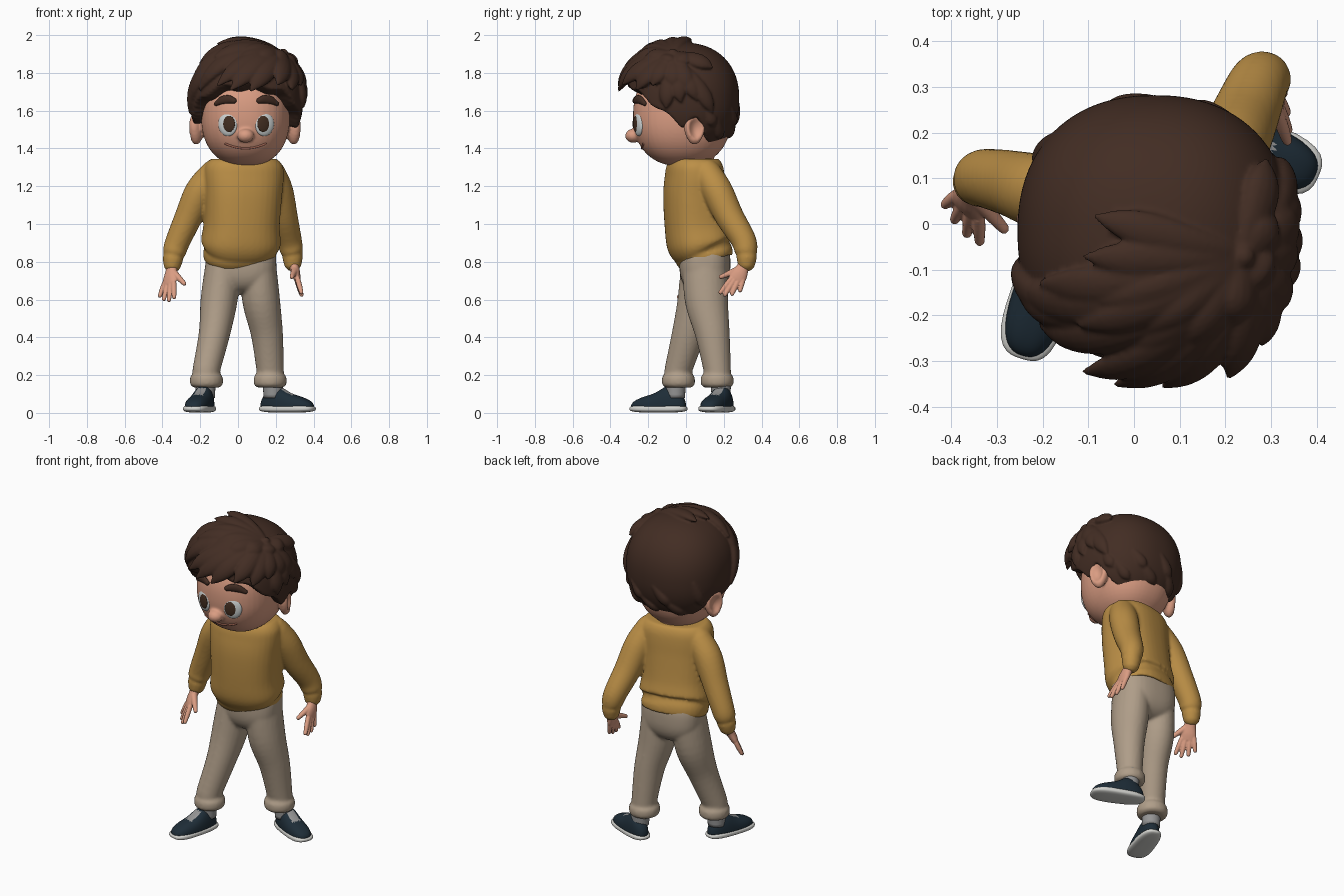
import bpy, bmesh, math, random
from mathutils import Vector, Matrix
random.seed(4)
if "Cube" in bpy.data.objects:
    bpy.data.objects.remove(bpy.data.objects["Cube"])

def material(name, *rgb):
    m = bpy.data.materials.new(name)
    m.use_nodes = True
    m.diffuse_color = (*rgb, 1)
    m.node_tree.nodes["Principled BSDF"].inputs["Base Color"].default_value = (*rgb, 1)
    return m

HAIR = material("dark brown hair", .055, .026, .017)
SKIN = material("warm skin", .7, .335, .225)
KNIT = material("mustard knit", .5, .275, .062)
CLOTH = material("beige cloth", .43, .34, .25)
NAVY = material("navy canvas", .013, .026, .039)
RUBBER = material("white rubber", .65, .65, .62)
LACE = material("grey lace", .3, .3, .3)
WHITE = material("eye white", .62, .66, .66)
IRIS = material("dark iris", .055, .027, .015)
LIP = material("lip line", .32, .12, .08)

def finish(name, bm, mat):
    bmesh.ops.recalc_face_normals(bm, faces=bm.faces)
    for f in bm.faces:
        f.smooth = True
    me = bpy.data.meshes.new(name)
    bm.to_mesh(me)
    bm.free()
    me.materials.append(mat)
    ob = bpy.data.objects.new(name, me)
    bpy.context.collection.objects.link(ob)
    return ob

def fuse(name, parts, voxel, rounds):
    """Melt overlapping parts of one colour into one smooth skin."""
    bm, mat = bmesh.new(), parts[0].data.materials[0]
    for part in parts:
        bm.from_mesh(part.data)
        bpy.data.objects.remove(part)
    ob = finish(name, bm, mat)
    remesh = ob.modifiers.new("remesh", "REMESH")
    remesh.mode, remesh.voxel_size, remesh.use_smooth_shade = "VOXEL", voxel, True
    ob.modifiers.new("smooth", "SMOOTH").iterations = rounds

def squared(n, p):
    """Push a direction out to a superellipsoid of power p."""
    return n / sum(abs(c) ** p for c in n) ** (1 / p)

def blob(name, mat, centre, radii, p=2, rot=Matrix.Identity(3), shape=None, segs=32):
    bm = bmesh.new()
    bmesh.ops.create_uvsphere(bm, u_segments=segs, v_segments=segs * 3 // 4, radius=1)
    for v in bm.verts:
        n = squared(v.co, p)
        v.co = Vector(centre) + rot @ (shape(n) if shape else n * Vector(radii))
    return finish(name, bm, mat)

def sweep(name, mat, pts, ref=(0, 1, 0), steps=5, segs=24, p=2, rounded=True):
    """Tube through rows of x, y, z, width, depth; ref is one vector or one per row."""
    pts = [tuple(q) if len(q) == 5 else (*q, q[3]) for q in pts]
    ref = ref if isinstance(ref, list) else [Vector(ref)] * len(pts)
    rows, last = [], len(pts) - 1
    for i in range(last):
        a, b, c, d = (pts[max(0, min(last, i + k))] for k in (-1, 0, 1, 2))
        for s in range(steps + (i == last - 1)):
            t = s / steps
            row = [.5 * (2 * q + (r - o) * t + (2 * o - 5 * q + 4 * r - w) * t * t
                         + (3 * q - o - 3 * r + w) * t ** 3) for o, q, r, w in zip(a, b, c, d)]
            rows.append((Vector(row[:3]), row[3], row[4], ref[i].lerp(ref[i + 1], t)))
    rings = [(*row, (rows[min(i + 1, len(rows) - 1)][0] - rows[max(i - 1, 0)][0]).normalized())
             for i, row in enumerate(rows)]

    def dome(ring, sign):
        c, w, d, n, tan = ring
        return [(c + tan * sign * min(w, d) * math.sin(a), w * math.cos(a), d * math.cos(a), n, tan)
                for a in (.5, 1, 1.4)]
    if rounded:
        rings = dome(rings[0], -1)[::-1] + rings + dome(rings[-1], 1)
    bm, loops = bmesh.new(), []
    for c, w, d, n, tan in rings:
        side = n.cross(tan).normalized()
        outline = [squared(Vector((math.cos(k * math.tau / segs), math.sin(k * math.tau / segs), 0)), p)
                   for k in range(segs)]
        loops.append([bm.verts.new(c + side * q.x * w + tan.cross(side) * q.y * d) for q in outline])
    for lo, hi in zip(loops, loops[1:]):
        for k in range(segs):
            bm.faces.new((lo[k], lo[k - 1], hi[k - 1], hi[k]))
    bm.faces.new(loops[0])
    bm.faces.new(loops[-1])
    return finish(name, bm, mat)

# Head, neck, nose and ears
HC, HR, HP = Vector((.04, -.02, 1.575)), Vector((.235, .26, .27)), 2.3
def face_y(x, z):
    rest = 1 - abs((x - HC.x) / HR.x) ** HP - abs((z - HC.z) / HR.z) ** HP
    return HC.y - HR.y * max(rest, 0) ** (1 / HP)

head = [blob("head", SKIN, HC, HR, HP, segs=48),
        blob("nose", SKIN, (.04, -.28, 1.467), (.045, .042, .037)),
        sweep("neck", SKIN, [(.03, .07, 1.2, .09), (.035, .06, 1.3, .09), (.04, .04, 1.42, .1)])]
for side, label in ((-1, "right"), (1, "left")):
    def ear_shape(n):
        dent = .035 * max(0, 1 - (n.y ** 2 + n.z ** 2) / .5) if n.x * side > 0 else 0
        return Vector((n.x * .038 - side * dent, n.y * .058 * (1 + .2 * n.z), n.z * .085))
    head.append(blob("ear", SKIN, (.037 + side * .258, .045, 1.505), None,
                     rot=Matrix.Rotation(side * .35, 3, "Z"), shape=ear_shape))
    # Eyes and brows
    x, z, turn = .043 + side * .096, 1.53, Matrix.Rotation(side * .35, 3, "Z")
    y = face_y(x, z)
    blob(label + "_eye", WHITE, (x, y + .012, z), (.054, .02, .065), rot=turn)
    blob(label + "_iris", IRIS, (x - side * .004, y - .004, z), (.035, .009, .043), rot=turn)
    brow = [(.045 + side * dx, face_y(.045 + side * dx, zb) - .003, zb, .012, r) for dx, zb, r in
            ((.065, 1.652, .015), (.095, 1.66, .022), (.13, 1.655, .021), (.16, 1.637, .012))]
    sweep(label + "_brow", HAIR, brow, ref=(0, 0, 1), segs=14)
fuse("head", head, .008, 4)
smile = [(.04 + dx, 1.4 + 2.2 * dx * dx) for dx in (-.105, -.07, -.03, 0, .03, .07, .105)]
sweep("mouth", LIP, [(x, face_y(x, z), z, .006) for x, z in smile], ref=(0, 0, 1), segs=10)

# Hair cap, tucked into the head below the hairline
CC, CR = Vector((.045, -.018, 1.66)), Vector((.3, .3, .3))
def on_cap(d):
    return CC + squared(d, 2.25) * CR

def cap_shape(n):
    q = n * CR
    y, z = (q + CC).yz
    line = max(1.385, 1.5 - .78 * y) + .1 * math.exp(-((y - .06) / .05) ** 2)
    line += .012 * math.sin(11 * math.atan2(q.x, q.y))
    t = max(0, min(1, (line - z) / .035))
    return q * (1 - .27 * t * t * (3 - 2 * t))

# Hair locks flow over the cap from an off-centre whorl
WHORL = Vector((.62, -.17, .77)).normalized()
def lock(azimuth, elevation, lift, width, start=0):
    az, el = math.radians(azimuth), math.radians(elevation)
    end = Vector((math.sin(az) * math.cos(el), -math.cos(az) * math.cos(el), math.sin(el)))
    pts, refs = [], []
    for i in range(8):
        t = i / 7
        d = WHORL.slerp(end, start + (1 - start) * t)
        r = width * max(.12, (.35 + .75 * t) * (1 - t ** 5))
        pts.append((*(CC + (on_cap(d) - CC) * (.985 + lift * t * t)), r, r * .6))
        refs.append(d)
    return sweep("lock", HAIR, pts, refs, steps=3, segs=14)

hair = [blob("hair_cap", HAIR, CC, None, 2.25, shape=cap_shape, segs=96),
        blob("whorl", HAIR, on_cap(WHORL), (.028, .028, .028), segs=16)]
for i in range(10):
    az = -66 + 18 * i + random.uniform(-4, 4)
    lift = .03 + random.uniform(.11, .19) * max(0, math.cos(math.radians(az - 10))) ** 2
    hair.append(lock(az, random.uniform(6, 14), lift, .068))
for i in range(8):
    hair.append(lock(-66 + 27 * i, random.uniform(28, 42), random.uniform(.06, .11), .064))
for i in range(4):
    hair.append(lock(-105 + 34 * i, 66 - 5 * i, .1, .055))
for az, el in ((-78, -14), (-68, -2), (74, -8), (88, -2), (104, 0), (120, -12)):
    hair.append(lock(az, el, .05, .055, .3))
for i in range(7):
    hair.append(lock(125 + 19 * i, -26 - 14 * (i % 2), .03, .04, .8))
fuse("hair", hair, .007, 2)

# Sweater with ribbed hem, collar and sleeves
fuse("sweater", [
    sweep("body", KNIT, [
        (.01, .1, .8, .165, .12), (.01, .098, .808, .187, .143), (.01, .092, .845, .193, .15),
        (.012, .086, .865, .186, .146), (.015, .072, .9, .21, .168), (.02, .056, 1, .2, .165),
        (.027, .045, 1.15, .205, .16), (.03, .046, 1.25, .212, .152), (.03, .046, 1.31, .205, .142),
        (.03, .046, 1.345, .17, .12), (.03, .046, 1.335, .12, .095)],
        ref=(-.2, 1, 0), p=2.4, segs=40, rounded=False),
    sweep("right_sleeve", KNIT, [
        (-.125, .06, 1.27, .074), (-.2, .07, 1.17, .082), (-.265, .088, 1.03, .073),
        (-.322, .1, .9, .065), (-.337, .097, .85, .061), (-.341, .095, .832, .052),
        (-.344, .093, .815, .054), (-.347, .09, .79, .049)]),
    sweep("left_sleeve", KNIT, [
        (.175, .11, 1.27, .076), (.21, .165, 1.175, .082), (.24, .23, 1.04, .076),
        (.27, .302, .92, .067), (.284, .318, .86, .061), (.287, .32, .84, .053),
        (.289, .321, .822, .054), (.29, .32, .797, .049)])], .009, 4)

# Hands
def hand(label, wrist, palm, across, thumb_tip):
    wrist, palm, across = Vector(wrist), Vector(palm), Vector(across).normalized()
    down = (palm - wrist).normalized()
    ref, knuckle = down.cross(across), palm + down * .03
    parts = [sweep("palm", SKIN, [(*wrist, .031, .028), (*wrist.lerp(palm, .5), .034, .026),
                                  (*palm, .044, .023), (*knuckle, .045, .017)], ref, segs=18)]
    for i, length in enumerate((.075, .096, .105, .092)):
        s = (i - 1.5) / 1.5
        base = knuckle + across * s * .034 - down * .005
        tip = base + (down + across * s * .25).normalized() * length
        parts.append(sweep("finger", SKIN, [(*base, .014), (*base.lerp(tip, .5), .014), (*tip, .011)], ref))
    base, tip = wrist.lerp(palm, .6) + across * .02, Vector(thumb_tip)
    parts.append(sweep("thumb", SKIN, [(*base, .02), (*base.lerp(tip, .5), .016), (*tip, .012)], ref))
    fuse(label + "_hand", parts, .004, 3)

hand("right", (-.346, .09, .79), (-.36, .05, .71), (.7, -.7, 0), (-.285, -.01, .685))
hand("left", (.29, .318, .8), (.307, .283, .735), (.1, -1, -.15), (.285, .185, .72))

# Trousers with rolled cuffs
def leg(upper, x, y):
    cuff = [(x, y, z, r) for z, r in ((.23, .073), (.205, .074), (.193, .085),
                                      (.17, .088), (.148, .085), (.135, .07))]
    return sweep("leg", CLOTH, upper + cuff, rounded=False)

fuse("trousers", [
    blob("hips", CLOTH, (.015, .1, .79), (.188, .135, .16), 2.6, segs=40),
    leg([(-.075, .095, .8, .095, .12), (-.1, .07, .6, .098, .115), (-.125, .015, .42, .083, .09)], -.167, -.04),
    leg([(.105, .1, .8, .095, .12), (.122, .108, .6, .1, .115), (.153, .14, .42, .085, .092)], .17, .165),
], .009, 6)

# Shoes with soles, laces and socks: local x runs to the toe
def shoe(label, mid, toe, ankle):
    rot = Matrix.Rotation(math.atan2(toe[1], toe[0]), 3, "Z")
    def upper(n):
        height = .072 - .022 * n.x + .035 * math.exp(-((n.x + .4) / .4) ** 2)
        return Vector((n.x * .15, n.y * .061 * (1 + .1 * n.x), .03 + max(n.z, 0) * height))
    def sole(n):
        return Vector((n.x * .157, n.y * .066 * (1 + .1 * n.x), .022 + n.z * .021))
    top = blob(label + "_shoe", NAVY, (*mid, 0), None, 2.5, rot, upper, 40)
    top.data.materials.append(LACE)
    for f in top.data.polygons:
        q = rot.transposed() @ (f.center - Vector((*mid, 0)))
        f.material_index = int(-.03 < q.x < .045 and abs(q.y) < .026 and q.z > .06)
    blob(label + "_sole", RUBBER, (*mid, 0), None, 3, rot, sole, 40)
    sweep(label + "_sock", LACE, [(*ankle, .08, .05), (*ankle, .2, .055)], rounded=False)

shoe("right", (-.2, -.145), (-.06, -.19), (-.172, -.055))
shoe("left", (.26, .167), (.17, -.075), (.185, .185))
